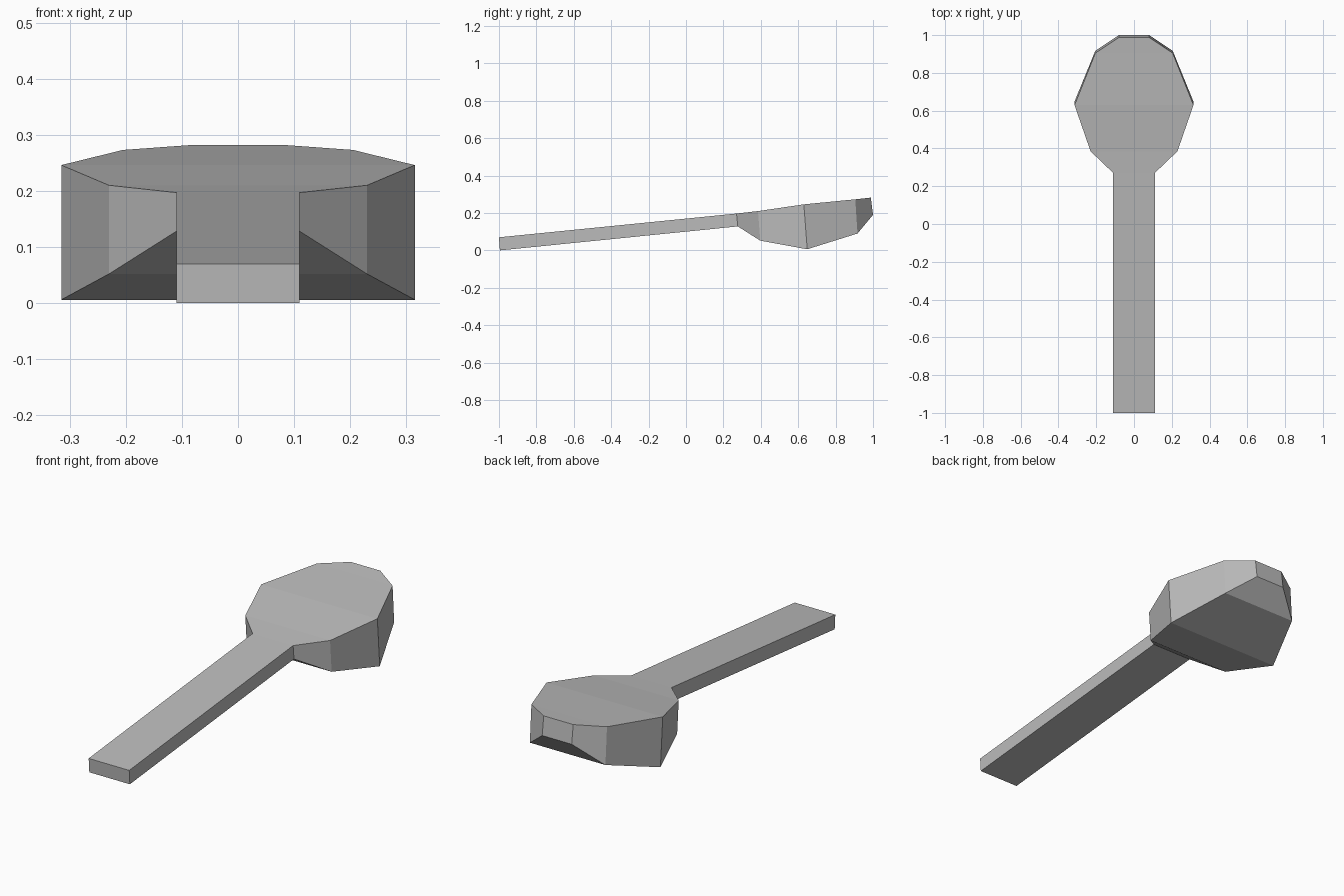
import bpy, bmesh

cube = bpy.data.objects.get("Cube")
if cube:
    bpy.data.objects.remove(cube, do_unlink=True)

# Single plain grey
grey = bpy.data.materials.new("plain grey")
grey.use_nodes = True
colour = (0.5, 0.5, 0.5, 1.0)
grey.diffuse_color = colour
grey.node_tree.nodes["Principled BSDF"].inputs["Base Color"].default_value = colour

# Cross-sections along the spoon: half width, top (y, z), bottom (y, z)
sections = [
    (0.11, (-1.0, 0.07), (-0.995, 0.0)),      # handle end
    (0.11, (0.27, 0.197), (0.277, 0.128)),    # neck
    (0.23, (0.385, 0.21), (0.397, 0.052)),    # shoulder
    (0.315, (0.63, 0.246), (0.648, 0.006)),   # widest
    (0.205, (0.905, 0.273), (0.917, 0.09)),   # front of bowl
    (0.08, (0.988, 0.282), (1.0, 0.19)),      # tip
]

# Spoon body, lofted as one closed shell
bm = bmesh.new()
rings = []
for w, top, bottom in sections:
    corners = [(-w, *top), (w, *top), (w, *bottom), (-w, *bottom)]
    rings.append([bm.verts.new(c) for c in corners])
for a, b in zip(rings, rings[1:]):
    for i in range(4):
        j = (i + 1) % 4
        bm.faces.new((a[i], a[j], b[j], b[i]))
bm.faces.new(rings[0])
bm.faces.new(rings[-1])
bmesh.ops.recalc_face_normals(bm, faces=bm.faces)

mesh = bpy.data.meshes.new("spoon")
bm.to_mesh(mesh)
bm.free()
mesh.materials.append(grey)
spoon = bpy.data.objects.new("spoon", mesh)
bpy.context.scene.collection.objects.link(spoon)
